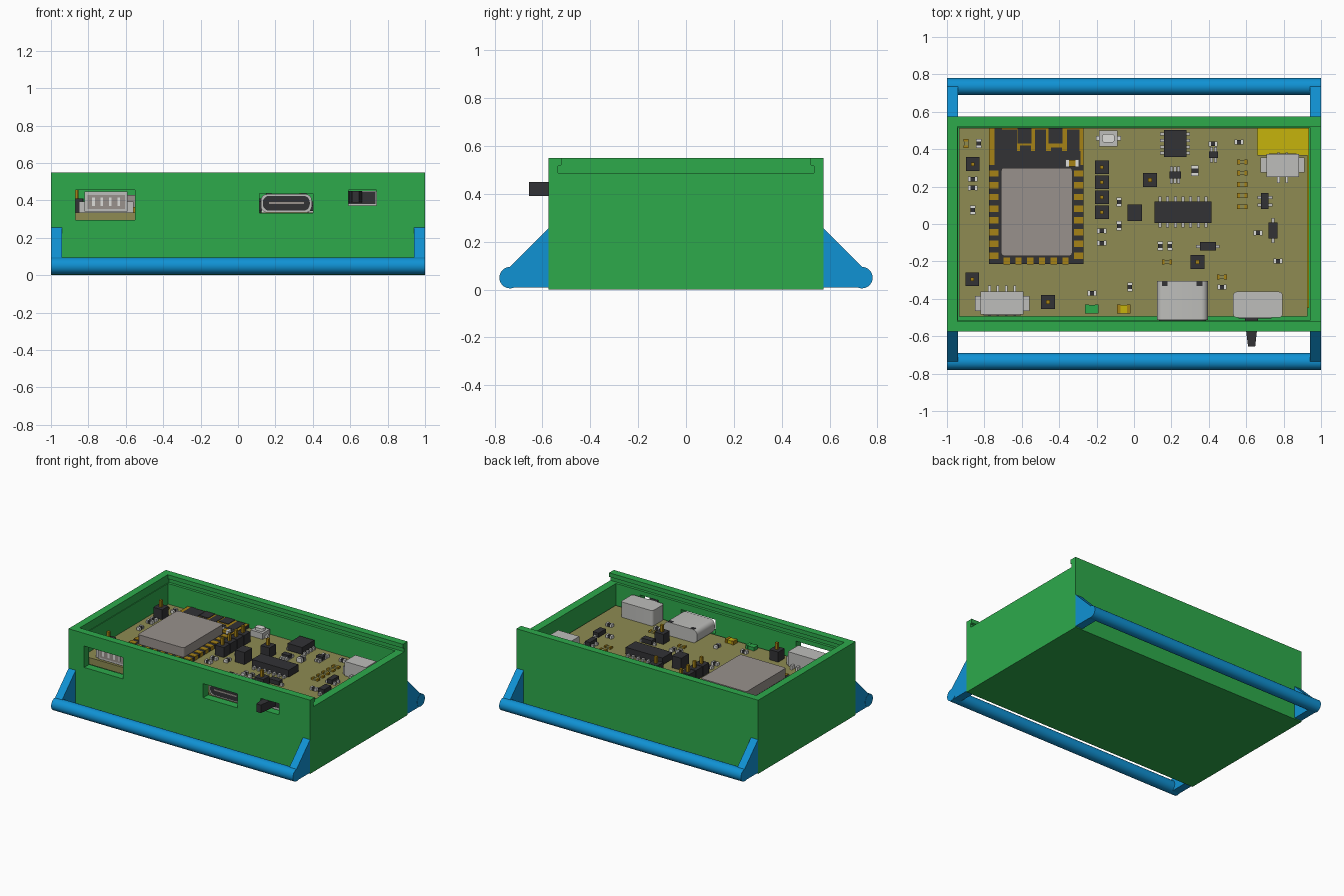
import bpy, bmesh, math
from mathutils import Matrix, Vector

cube = bpy.data.objects.get("Cube")
if cube:
    bpy.data.objects.remove(cube, do_unlink=True)


def material(name, *rgb):
    lin = [((c / 255 + 0.055) / 1.055) ** 2.4 for c in rgb] + [1]
    m = bpy.data.materials.new(name)
    m.use_nodes = True
    m.diffuse_color = lin
    m.node_tree.nodes["Principled BSDF"].inputs["Base Color"].default_value = lin
    return m


GREEN = material("case green", 45, 170, 75)
BLUE = material("handle blue", 16, 146, 212)
OLIVE = material("board olive", 142, 139, 82)
BLACK = material("component black", 50, 50, 53)
GREY = material("shield grey", 152, 145, 140)
SILVER = material("metal silver", 190, 190, 187)
WHITE = material("terminal white", 222, 222, 218)
GOLD = material("contact gold", 166, 130, 22)
YELLOW = material("battery yellow", 198, 180, 12)


class Part:
    """Collects solids into one named object."""

    def __init__(self, name):
        self.name, self.bm, self.mats = name, bmesh.new(), []

    def slot(self, mat):
        if mat not in self.mats:
            self.mats.append(mat)
        return self.mats.index(mat)

    def box(self, x0, x1, y0, y1, z0, z1, mat):
        mid = Vector((x0 + x1, y0 + y1, z0 + z1)) / 2
        mtx = Matrix.Translation(mid) @ Matrix.Diagonal((x1 - x0, y1 - y0, z1 - z0, 1))
        verts = bmesh.ops.create_cube(self.bm, size=1, matrix=mtx)["verts"]
        for f in {f for v in verts for f in v.link_faces}:
            f.material_index = self.slot(mat)

    def block(self, x, y, w, d, z0, z1, mat):
        self.box(x - w / 2, x + w / 2, y - d / 2, y + d / 2, z0, z1, mat)

    def prism(self, pts, axis, a, b, mat):
        """Extrudes a 2D profile along one axis from a to b."""
        def place(p, t):
            c = list(p)
            c.insert("xyz".index(axis), t)
            return c
        lo, hi = ([self.bm.verts.new(place(p, t)) for p in pts] for t in (a, b))
        n = len(pts)
        faces = [self.bm.faces.new(lo), self.bm.faces.new(hi[::-1])]
        faces += [self.bm.faces.new((lo[i], hi[i], hi[(i + 1) % n], lo[(i + 1) % n])) for i in range(n)]
        for f in faces:
            f.material_index = self.slot(mat)

    def finish(self):
        bmesh.ops.recalc_face_normals(self.bm, faces=self.bm.faces)
        mesh = bpy.data.meshes.new(self.name)
        self.bm.to_mesh(mesh)
        self.bm.free()
        for m in self.mats:
            mesh.materials.append(m)
        ob = bpy.data.objects.new(self.name, mesh)
        bpy.context.collection.objects.link(ob)
        return ob


def smooth(ob):
    bpy.ops.object.select_all(action="DESELECT")
    ob.select_set(True)
    bpy.context.view_layer.objects.active = ob
    bpy.ops.object.shade_smooth_by_angle(angle=math.radians(35))


def rounded(x0, x1, z0, z1, r, steps=5):
    pts = []
    for k, (cx, cz) in enumerate([(x1 - r, z1 - r), (x0 + r, z1 - r), (x0 + r, z0 + r), (x1 - r, z0 + r)]):
        for i in range(steps + 1):
            t = math.pi / 2 * (k + i / steps)
            pts.append((cx + r * math.cos(t), cz + r * math.sin(t)))
    return pts


# Case: hollow box with sliding-lid slot and front ports
p = Part("case")
p.box(-1, 1, -0.575, 0.575, 0, 0.55, GREEN)
case = p.finish()
cutters = []


def cutter(build):
    c = Part("case_cutter")
    build(c)
    cutters.append(c.finish())


half = [(0.52, 0.6), (0.52, 0.52), (0.535, 0.515), (0.535, 0.488)]
slot = half + [(-y, z) for y, z in reversed(half)]
cutter(lambda c: c.box(-0.94, 0.94, -0.515, 0.515, 0.06, 0.52, GREEN))
cutter(lambda c: c.prism(slot, "x", -0.945, 1.1, GREEN))
for x0, x1, z0, z1 in [(-0.87, -0.55, 0.295, 0.455), (0.115, 0.4, 0.332, 0.437), (0.59, 0.74, 0.372, 0.455)]:
    cutter(lambda c: c.box(x0, x1, -0.7, -0.45, z0, z1, GREEN))
for c in cutters:
    mod = case.modifiers.new("cut", "BOOLEAN")
    mod.operation, mod.solver, mod.object = "DIFFERENCE", "EXACT", c
bpy.context.view_layer.update()
case.data = bpy.data.meshes.new_from_object(case.evaluated_get(bpy.context.evaluated_depsgraph_get()))
case.modifiers.clear()
for c in cutters:
    bpy.data.objects.remove(c, do_unlink=True)

# Side rails carried on triangular brackets
for side, s in (("front", -1), ("back", 1)):
    p = Part(side + "_rail")
    p.prism([(s * 0.735 + 0.045 * math.cos(i * math.tau / 32), 0.05 + 0.045 * math.sin(i * math.tau / 32))
             for i in range(32)], "x", -1, 1, BLUE)
    smooth(p.finish())
    p = Part(side + "_brackets")
    tri = [(s * 0.575, 0.008), (s * 0.575, 0.255), (s * 0.737, 0.093), (s * 0.737, 0.008)]
    for x in (-0.999, 0.94):
        p.prism(tri, "x", x, x + 0.059, BLUE)
    p.finish()

# Battery under the board
p = Part("battery")
p.box(-0.6, 0.935, -0.45, 0.514, 0.06, 0.25, YELLOW)
p.finish()

# Circuit board with a corner notch
TOP = 0.335
p = Part("circuit_board")
p.prism([(-0.935, -0.495), (0.928, -0.495), (0.928, 0.37), (0.66, 0.37), (0.66, 0.514), (-0.935, 0.514)],
        "z", 0.285, TOP, OLIVE)
p.finish()

# Radio module: base, edge pads, antenna pattern and shield
p = Part("radio_module")
MOD = TOP + 0.025
p.box(-0.775, -0.27, -0.215, 0.514, TOP, MOD, BLACK)
for i in range(8):
    for x in (-0.75, -0.295):
        p.block(x, 0.27 - i * 0.0627, 0.052, 0.034, TOP, MOD + 0.004, GOLD)
for i in range(6):
    p.block(-0.68 + i * 0.0627, -0.198, 0.034, 0.038, TOP, MOD + 0.004, GOLD)
p.box(-0.775, -0.27, 0.315, 0.513, MOD, MOD + 0.003, GOLD)
p.box(-0.745, -0.285, 0.312, 0.39, MOD, MOD + 0.006, BLACK)
for x, w, y0, y1 in [(-0.725, 0.04, 0.38, 0.51), (-0.665, 0.08, 0.38, 0.505), (-0.58, 0.06, 0.38, 0.42),
                     (-0.585, 0.075, 0.43, 0.512), (-0.5, 0.06, 0.38, 0.505), (-0.42, 0.075, 0.43, 0.512),
                     (-0.415, 0.06, 0.38, 0.41), (-0.325, 0.065, 0.38, 0.505)]:
    p.block(x, (y0 + y1) / 2, w, y1 - y0, MOD, MOD + 0.007, BLACK)
p.finish()
p = Part("module_shield")
p.prism(rounded(-0.71, -0.33, -0.17, 0.3, 0.015), "z", MOD, TOP + 0.095, GREY)
p.finish()

# Pin headers
p = Part("pin_headers")
pins = [(-0.172, 0.303 - i * 0.08) for i in range(4)]
pins += [(-0.862, 0.32), (-0.865, -0.295), (-0.46, -0.417), (0.085, 0.235), (0.34, -0.203)]
for x, y in pins:
    p.block(x, y, 0.074, 0.074, TOP, TOP + 0.075, BLACK)
    p.block(x, y, 0.02, 0.02, TOP, TOP + 0.125, GOLD)
p.finish()

# Leaded chips
p = Part("chips")


def chip(x, y, w, d, h, n, along):
    p.block(x, y, w, d, TOP + 0.008, TOP + h, BLACK)
    for i in range(n):
        t = ((i + 0.5) / n - 0.5) * 0.95
        if along == "x":
            p.block(x + t * w, y, 0.016, d + 0.05, TOP, TOP + 0.02, SILVER)
        else:
            p.block(x, y + t * d, w + 0.04, 0.016, TOP, TOP + 0.02, SILVER)


chip(0.262, 0.064, 0.305, 0.115, 0.06, 7, "x")
chip(0.22, 0.43, 0.12, 0.145, 0.06, 4, "y")
chip(0.22, 0.262, 0.06, 0.04, 0.035, 3, "x")
chip(0.425, 0.37, 0.05, 0.034, 0.035, 2, "x")
chip(0.7, 0.122, 0.04, 0.085, 0.04, 2, "y")
chip(0.742, -0.035, 0.048, 0.085, 0.04, 1, "x")
chip(0.395, -0.12, 0.085, 0.045, 0.04, 1, "y")
p.block(0.005, 0.06, 0.078, 0.09, TOP, TOP + 0.09, BLACK)
p.finish()

# Small surface-mount parts, with end caps on the long axis
p = Part("small_components")


def passive(x, y, w, d, body, cap, h=0.02):
    p.block(x, y, w, d, TOP, TOP + h, body)
    for s in (-1, 1):
        if w > d:
            p.block(x + s * w * 0.4, y, w * 0.3, d + 0.004, TOP, TOP + h + 0.002, cap)
        else:
            p.block(x, y + s * d * 0.4, w + 0.004, d * 0.3, TOP, TOP + h + 0.002, cap)


for x, y in [(-0.83, 0.43), (-0.862, 0.075), (-0.08, 0.117), (-0.08, -0.01), (0.14, -0.118), (0.192, -0.118),
             (-0.022, -0.337)]:
    passive(x, y, 0.024, 0.045, BLACK, WHITE)
for x, y in [(-0.862, 0.24), (-0.862, 0.193), (-0.172, -0.037), (-0.172, -0.102), (-0.225, -0.37), (0.422, 0.428),
             (0.562, 0.438), (0.663, -0.048), (0.77, -0.198), (0.47, -0.337)]:
    passive(x, y, 0.045, 0.024, BLACK, WHITE)
for x, y in [(0.47, -0.283), (0.176, -0.203)] + [(0.578, 0.332 - i * 0.06) for i in range(5)]:
    passive(x, y, 0.05, 0.022, OLIVE, GOLD, 0.012)
passive(-0.898, 0.43, 0.024, 0.045, OLIVE, GOLD, 0.012)
passive(0.326, 0.284, 0.036, 0.05, BLACK, WHITE, 0.03)
passive(-0.33, 0.325, 0.065, 0.035, GOLD, WHITE, 0.045)
passive(-0.225, -0.455, 0.065, 0.045, GREEN, GREEN, 0.025)
passive(-0.055, -0.455, 0.065, 0.045, YELLOW, GOLD, 0.025)
p.finish()

# Push button
p = Part("push_button")
p.block(-0.137, 0.458, 0.1, 0.085, TOP, TOP + 0.045, SILVER)
p.block(-0.137, 0.458, 0.135, 0.025, TOP, TOP + 0.02, WHITE)
p.prism(rounded(-0.17, -0.104, 0.435, 0.481, 0.015), "z", TOP, TOP + 0.065, WHITE)
p.finish()


# Wire connectors: body, side tabs, socket plate and solder legs
def connector(name, x, face, s, w, n):
    global p
    p = Part(name)

    def slab(cx, cw, a, b, z0, z1, mat):
        lo, hi = sorted((face + s * a, face + s * b))
        p.box(cx - cw / 2, cx + cw / 2, lo, hi, z0, z1, mat)
    slab(x, w, 0, 0.125, TOP + 0.005, TOP + 0.112, SILVER)
    slab(x, w + 0.06, 0.02, 0.1, TOP, TOP + 0.06, SILVER)
    slab(x, w - 0.03, -0.003, 0, TOP + 0.02, TOP + 0.095, GREY)
    for i in range(n):
        cx = x + (i - (n - 1) / 2) * 0.045
        slab(cx, 0.014, 0.12, 0.155, TOP, TOP + 0.03, WHITE)
        slab(cx, 0.014, -0.006, 0, TOP + 0.035, TOP + 0.08, WHITE)
    p.finish()


connector("sensor_connector", -0.705, -0.485, 1, 0.23, 4)
connector("battery_connector", 0.795, 0.375, -1, 0.175, 2)

# Charging port
p = Part("charging_port")
p.prism(rounded(0.122, 0.395, TOP, 0.434, 0.035), "y", -0.514, -0.305, SILVER)
p.prism(rounded(0.133, 0.384, 0.345, 0.425, 0.035), "y", -0.519, -0.513, BLACK)
p.box(0.165, 0.352, -0.522, -0.518, 0.38, 0.391, GREY)
for x in (0.165, 0.35):
    p.block(x, -0.32, 0.03, 0.025, 0.42, 0.437, BLACK)
smooth(p.finish())

# Slide switch with its lever
p = Part("slide_switch")
p.prism(rounded(0.53, 0.795, -0.5, -0.362, 0.02), "z", TOP, 0.45, SILVER)
p.box(0.56, 0.735, -0.505, -0.5, 0.38, 0.445, BLACK)
p.prism([(0.592, -0.5), (0.664, -0.5), (0.657, -0.575), (0.648, -0.655), (0.61, -0.655), (0.6, -0.575)],
        "z", 0.39, 0.45, BLACK)
smooth(p.finish())
